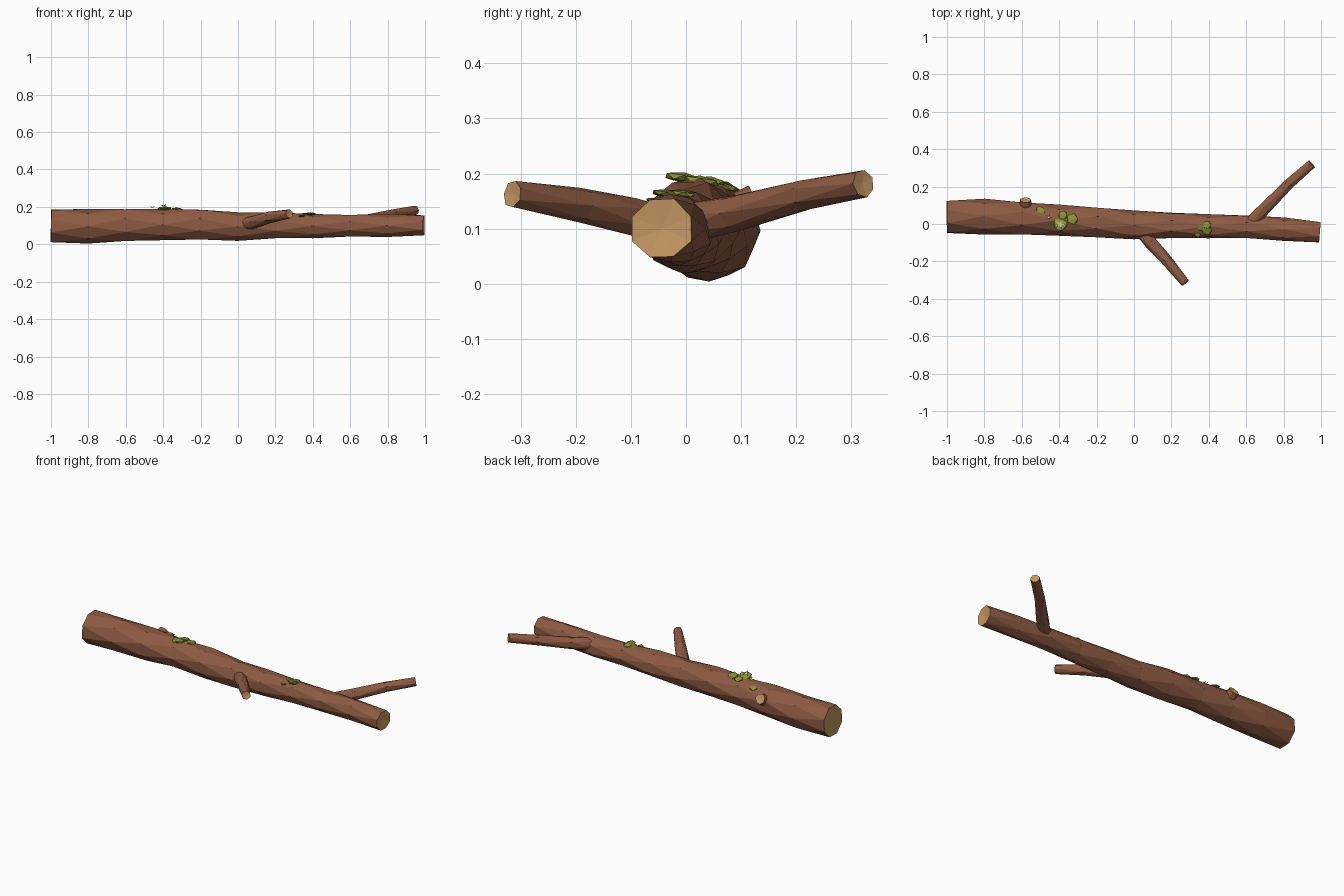
import bpy, bmesh, math, random
from mathutils import Vector

random.seed(4)
cube = bpy.data.objects.get("Cube")
if cube:
    bpy.data.objects.remove(cube)


def material(name, rgb):
    m = bpy.data.materials.new(name)
    m.use_nodes = True
    m.diffuse_color = (*rgb, 1)
    bsdf = next(n for n in m.node_tree.nodes if n.type == 'BSDF_PRINCIPLED')
    bsdf.inputs["Base Color"].default_value = (*rgb, 1)
    bsdf.inputs["Roughness"].default_value = 0.9
    return m


bark = material("bark brown", (0.27, 0.105, 0.056))
wood = material("cut wood", (0.56, 0.31, 0.125))
moss = material("moss green", (0.27, 0.30, 0.04))
dark_moss = material("dark moss", (0.15, 0.18, 0.025))
lichen = material("pale lichen", (0.55, 0.60, 0.32))


def finish(name, bm, mats):
    mesh = bpy.data.meshes.new(name)
    bm.to_mesh(mesh)
    bm.free()
    for m in mats:
        mesh.materials.append(m)
    obj = bpy.data.objects.new(name, mesh)
    bpy.context.collection.objects.link(obj)
    return obj


def limb(name, path, sides, start_cap=False, jitter=0.04):
    """Faceted tube through (x, y, z, radius) stations, each ring turned half a step."""
    bm = bmesh.new()
    centres = [Vector(p[:3]) for p in path]
    rings, last = [], len(path) - 1
    for i, (c, p) in enumerate(zip(centres, path)):
        n = (centres[min(i + 1, last)] - centres[max(i - 1, 0)]).normalized()
        u = n.cross(Vector((0, 0, 1))).normalized()
        v = u.cross(n)
        ring = []
        for k in range(sides):
            a = math.tau * (k + i / 2 + 0.5) / sides
            r = p[3] * (1 + random.uniform(-jitter, jitter))
            ring.append(bm.verts.new(c + r * (math.cos(a) * u + math.sin(a) * v)))
        rings.append(ring)
    # Triangulated bark
    for a, b in zip(rings, rings[1:]):
        for k in range(sides):
            j = (k + 1) % sides
            bm.faces.new((a[k], a[j], b[k]))
            bm.faces.new((a[j], b[j], b[k]))
    # Slightly dished sawn ends
    ends = [(rings[-1], centres[-1], centres[-2])]
    if start_cap:
        ends.append((rings[0], centres[0], centres[1]))
    for ring, c, inner in ends:
        inward = (inner - c).normalized()
        mid = bm.verts.new(c + inward * path[-1][3] * 0.12)
        for k in range(sides):
            f = bm.faces.new((ring[k], ring[(k + 1) % sides], mid))
            f.material_index = 1
    bmesh.ops.recalc_face_normals(bm, faces=bm.faces)
    return finish(name, bm, [bark, wood])


# Trunk, tapering and bending gently
limb("trunk", [
    (-1.0, .04, .10, .093), (-.8, .042, .096, .095), (-.6, .03, .102, .09),
    (-.4, .02, .105, .083), (-.2, .008, .105, .083), (0, -.005, .096, .078),
    (.2, -.008, .10, .073), (.4, -.012, .098, .065), (.6, -.015, .098, .063),
    (.8, -.028, .10, .061), (.994, -.044, .10, .057)], 8, True)

# Side branches and the sawn stub
limb("front_branch", [
    (.03, -.03, .105, .036), (.09, -.10, .122, .036),
    (.17, -.19, .142, .032), (.275, -.315, .163, .025)], 7)
limb("back_branch", [
    (.62, .0, .108, .038), (.70, .085, .128, .034),
    (.83, .215, .16, .029), (.95, .322, .182, .025)], 7)
limb("back_stub", [(-.58, .06, .115, .036), (-.58, .128, .152, .030)], 7)


def clump(name, spots, mat):
    """Flattened faceted cushions at (x, y, z, radius)."""
    bm = bmesh.new()
    for x, y, z, r in spots:
        made = bmesh.ops.create_icosphere(bm, subdivisions=1, radius=r)["verts"]
        for v in made:
            v.co *= random.uniform(0.88, 1.1)
            v.co.z *= 0.28
            v.co += Vector((x, y, z - 0.15 * v.co.y))
    finish(name, bm, [mat])


clump("upper_moss", [
    (-.50, .07, .175, .026), (-.395, -.003, .192, .040),
    (-.33, .027, .187, .033), (-.38, .045, .187, .027)], moss)
clump("lower_moss", [(.39, -.035, .163, .030), (.34, -.055, .150, .019),
                     (.36, -.02, .162, .020)], dark_moss)
clump("lower_moss_tuft", [(.39, -.005, .163, .024)], moss)


# Thin wispy stars of lichen resting on the moss
def star(name, x, y, z, r, points):
    bm = bmesh.new()
    rim = []
    for k in range(points * 2):
        a = math.tau * k / (points * 2)
        d = r if k % 2 == 0 else r * 0.22
        px, py = d * math.cos(a), d * math.sin(a)
        rim.append(bm.verts.new((x + px, y + py, z - 0.2 * py)))
    bm.faces.new(rim)
    finish(name, bm, [lichen])


star("lichen_star", -.395, -.003, .207, .034, 5)
star("small_lichen_star", -.455, .035, .199, .024, 5)
